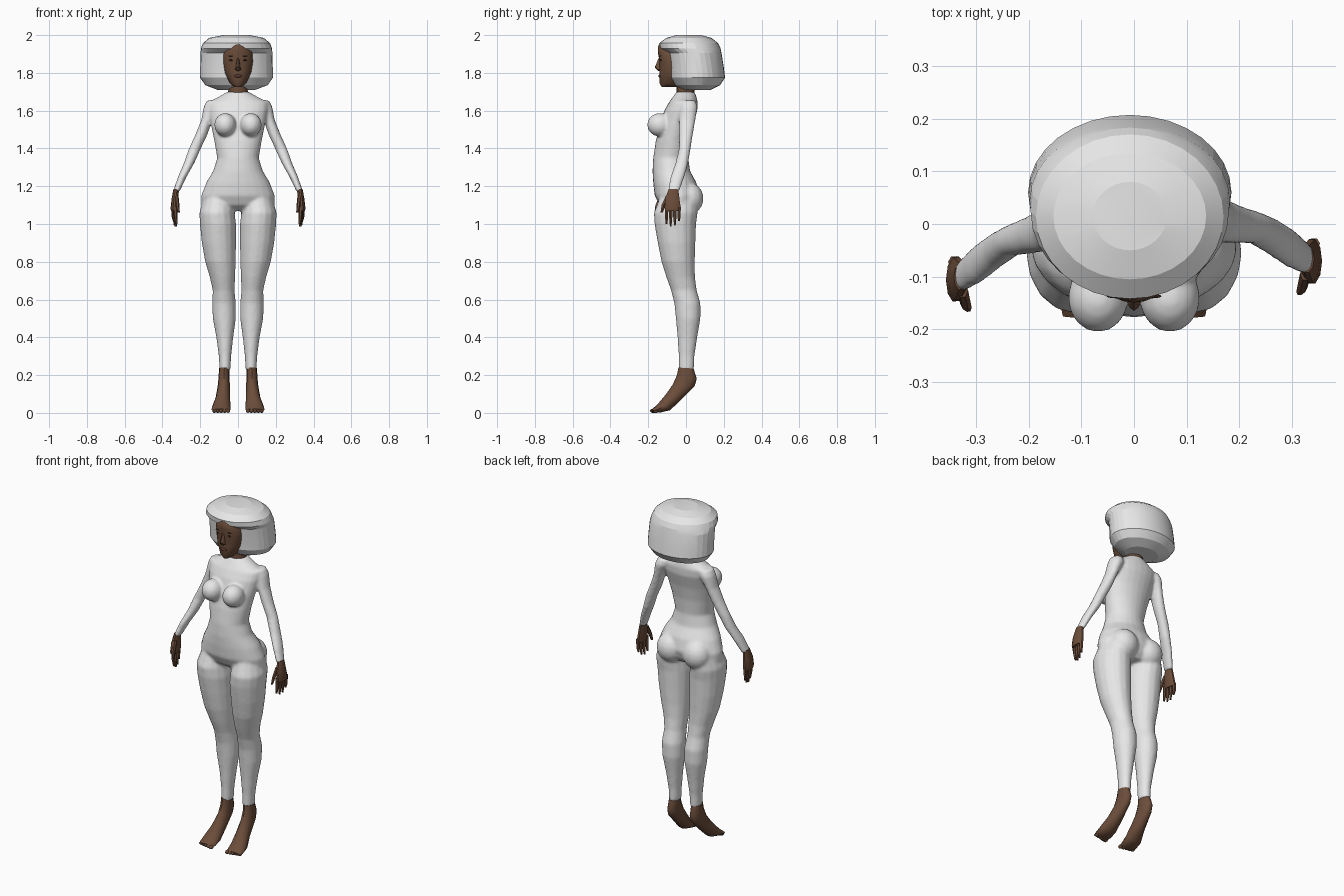
import bpy, bmesh
from math import sin, cos, pi
from mathutils import Vector, Matrix

if "Cube" in bpy.data.objects:
    bpy.data.objects.remove(bpy.data.objects["Cube"], do_unlink=True)


def material(name, r, g, b):
    mat = bpy.data.materials.new(name)
    mat.use_nodes = True
    mat.diffuse_color = (r, g, b, 1)
    mat.node_tree.nodes["Principled BSDF"].inputs["Base Color"].default_value = (r, g, b, 1)
    return mat


WHITE = material("soft_white", .8, .8, .8)
SKIN = material("warm_brown", .15, .075, .043)
DARK = material("dark_brown", .03, .015, .01)
LIPS = material("lip_brown", .1, .04, .028)


def loft(bm, rings, sides=16):
    """Skin elliptical rings given as (x0, x1, front y, front z, back y, back z)."""
    loops = []
    for x0, x1, yf, zf, yb, zb in rings:
        front, back = Vector((0, yf, zf)), Vector((0, yb, zb))
        mid, half = (front + back) / 2, (back - front) / 2
        mid.x = (x0 + x1) / 2
        across = Vector(((x1 - x0) / 2, 0, 0))
        loops.append([bm.verts.new(mid + across * cos(2 * pi * i / sides) + half * sin(2 * pi * i / sides))
                      for i in range(sides)])
    for a, b in zip(loops, loops[1:]):
        for i in range(sides):
            j = (i + 1) % sides
            bm.faces.new((a[i], a[j], b[j], b[i]))
    bm.faces.new(loops[0])
    bm.faces.new(loops[-1])


def level(rows):
    """Horizontal rings from (z, x0, x1, front y, back y)."""
    return [(x0, x1, yf, z, yb, z) for z, x0, x1, yf, yb in rows]


def centred(rows, cx=0):
    """Horizontal rings from (z, half width, front y, back y)."""
    return [(cx - w, cx + w, yf, z, yb, z) for z, w, yf, yb in rows]


def ball(bm, place, size):
    bmesh.ops.create_uvsphere(bm, u_segments=16, v_segments=10, radius=1,
                              matrix=Matrix.Translation(place) @ Matrix.Diagonal((*size, 1)))


def mirror(bm, lag=0):
    """Add the right-hand copy; lag swings it forward with distance from the centre."""
    copy = bmesh.ops.duplicate(bm, geom=bm.verts[:] + bm.edges[:] + bm.faces[:])
    for v in copy["geom"]:
        if isinstance(v, bmesh.types.BMVert):
            v.co.y -= lag * v.co.x
            v.co.x *= -1


def finish(bm, name, mat, angle=None):
    bmesh.ops.recalc_face_normals(bm, faces=bm.faces[:])
    mesh = bpy.data.meshes.new(name)
    bm.to_mesh(mesh)
    bm.free()
    mesh.materials.append(mat)
    obj = bpy.data.objects.new(name, mesh)
    bpy.context.collection.objects.link(obj)
    if angle:
        bpy.ops.object.select_all(action='DESELECT')
        obj.select_set(True)
        bpy.context.view_layer.objects.active = obj
        bpy.ops.object.shade_smooth_by_angle(angle=angle)
    return obj


# Body suit: limbs and curves mirrored, torso added, then fused into one skin
suit = bmesh.new()
loft(suit, level([
    (1.655, .1, .165, -.03, .05), (1.62, .1, .182, -.035, .062),
    (1.55, .135, .195, -.037, .05), (1.47, .163, .227, -.037, .036),
    (1.395, .198, .262, -.038, .024), (1.32, .232, .288, -.057, .012),
    (1.25, .272, .318, -.083, -.008), (1.17, .31, .345, -.098, -.036)]))
mirror(suit, .1)
half = bmesh.new()
loft(half, level([
    (1.14, .03, .18, -.14, .06), (1.06, .018, .205, -.17, .062),
    (1, .01, .202, -.167, .054), (.9, .01, .192, -.15, .05),
    (.8, .012, .174, -.13, .047), (.72, .015, .15, -.105, .048),
    (.65, .018, .134, -.08, .057), (.58, .011, .137, -.062, .077),
    (.5, .011, .134, -.054, .077), (.4, .025, .115, -.045, .06),
    (.3, .036, .102, -.039, .045), (.225, .04, .098, -.038, .042)]))
ball(half, (.068, -.14, 1.525), (.058, .066, .062))
ball(half, (.085, .015, 1.135), (.082, .078, .085))
mirror(half)
part = bpy.data.meshes.new("suit_half")
half.to_mesh(part)
half.free()
suit.from_mesh(part)
bpy.data.meshes.remove(part)
loft(suit, centred([
    (1.7, .056, -.05, .045), (1.675, .1, -.068, .055),
    (1.645, .158, -.09, .062), (1.6, .158, -.115, .06),
    (1.52, .142, -.14, .036), (1.44, .126, -.16, .02),
    (1.35, .11, -.174, .012), (1.28, .132, -.177, .022),
    (1.22, .168, -.174, .055), (1.15, .195, -.166, .072),
    (1.1, .195, -.14, .055), (1.07, .13, -.1, .03)]), 24)
body = finish(suit, "body_suit", WHITE)
fuse = body.modifiers.new("fuse", 'REMESH')
fuse.mode = 'VOXEL'
fuse.voxel_size = .008
fuse.use_smooth_shade = True
soften = body.modifiers.new("soften", 'SMOOTH')
soften.factor = .5
soften.iterations = 6

# Hands: palm, four fingers and a thumb
hands = bmesh.new()
loft(hands, level([
    (1.185, .313, .342, -.093, -.04), (1.13, .315, .352, -.113, -.032),
    (1.085, .32, .357, -.115, -.026), (1.07, .323, .355, -.11, -.03)]), 10)
for i, tip in enumerate((1, .988, .993, 1.015)):
    y = -.103 + .022 * i
    x = .33 + .004 * i
    loft(hands, level([
        (1.09, x - .011, x + .011, y - .011, y + .011),
        (1.04, x - .01, x + .01, y - .01, y + .01),
        (tip, x - .01, x + .002, y - .005, y + .005)]), 6)
loft(hands, level([
    (1.15, .315, .335, -.108, -.08), (1.1, .31, .33, -.131, -.106),
    (1.06, .308, .32, -.136, -.122)]), 6)
mirror(hands, .1)
finish(hands, "hands", SKIN, .7)

# Feet: raised heels, sloping arch and small toes
feet = bmesh.new()
loft(feet, [
    (.045, .1, -.04, .24, .04, .235), (.045, .103, -.048, .2, .057, .18),
    (.043, .107, -.07, .15, .045, .14), (.042, .118, -.105, .1, -.03, .065),
    (.04, .136, -.14, .058, -.085, .014), (.04, .14, -.163, .034, -.14, .001),
    (.045, .135, -.178, .022, -.172, .002)], 12)
for i in range(5):
    ball(feet, (.053 + .018 * i, -.176 + .004 * i, .011), (.011, .015, .011))
mirror(feet)
finish(feet, "feet", SKIN, .8)

# Neck and head
head = bmesh.new()
loft(head, centred([(1.66, .055, -.05, .045), (1.7, .052, -.05, .045), (1.8, .045, -.05, .04)]))
loft(head, centred([
    (1.725, .02, -.128, -.05), (1.745, .043, -.14, -.02), (1.8, .07, -.141, 0),
    (1.86, .08, -.14, 0), (1.91, .077, -.149, 0), (1.935, .058, -.149, 0),
    (1.95, .03, -.143, 0)]), 24)
loft(head, centred([
    (1.885, .006, -.142, -.12), (1.83, .012, -.165, -.12),
    (1.818, .017, -.156, -.12), (1.81, .008, -.146, -.12)]), 8)
finish(head, "head", SKIN, .8)

# Face details
eyes = bmesh.new()
ball(eyes, (.033, -.133, 1.868), (.014, .004, .005))
ball(eyes, (.034, -.137, 1.89), (.018, .004, .003))
mirror(eyes)
finish(eyes, "eyes_and_brows", DARK, .8)
mouth = bmesh.new()
ball(mouth, (0, -.139, 1.783), (.022, .008, .008))
finish(mouth, "lips", LIPS, .8)

# Rounded bob of hair in broad bands, cut back around the face
hair = bmesh.new()
loft(hair, centred([
    (2, .07, -.05, .08), (1.985, .145, -.105, .135), (1.957, .178, -.142, .17),
    (1.93, .188, -.138, .183), (1.905, .19, -.1, .188), (1.83, .192, -.09, .2),
    (1.775, .193, -.087, .207), (1.735, .165, -.06, .18), (1.71, .1, -.02, .13)], -.008), 32)
finish(hair, "hair", WHITE, .2)
